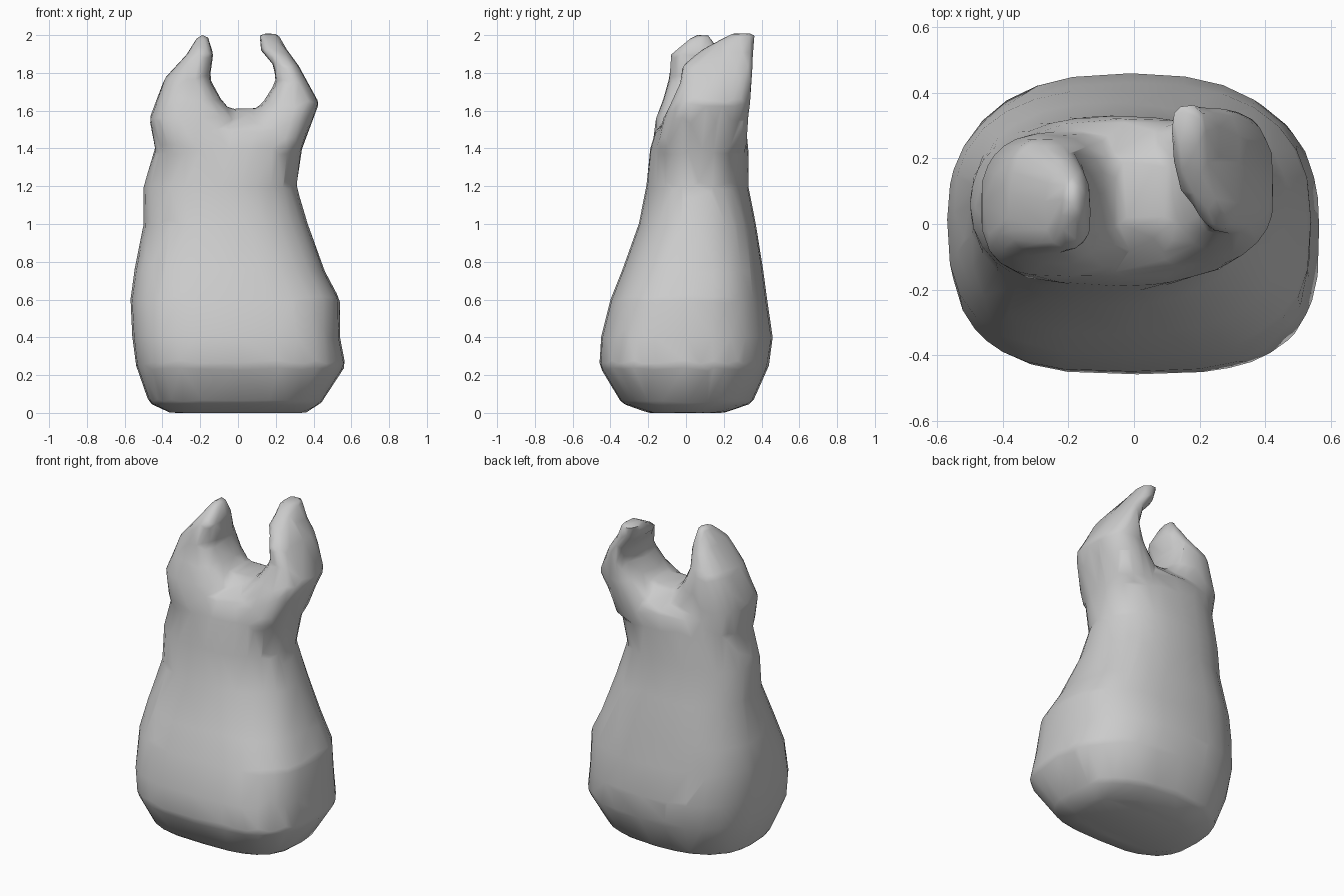
import bpy, bmesh, math

cube = bpy.data.objects.get("Cube")
if cube:
    bpy.data.objects.remove(cube, do_unlink=True)

# Single soft grey
grey = bpy.data.materials.new("bag grey")
grey.use_nodes = True
grey.diffuse_color = (0.6, 0.6, 0.6, 1)
grey_shader = grey.node_tree.nodes["Principled BSDF"]
grey_shader.inputs["Base Color"].default_value = grey.diffuse_color


def power(value, exponent):
    return math.copysign(abs(value) ** exponent, value)


def corner_squareness(z, is_back):
    """Corners are round at the waist, squarer towards the base and the tips."""
    waist_height = 1.1
    square = 2.1 + min(1, 1.6 * abs(z - waist_height))
    return min(square, 2.5) if is_back else square


def section_ring(bm, section, sides=28):
    """Ring of vertices on a rounded box: height, x range, y range."""
    z, left, right, front, back = section
    ring = []
    for i in range(sides):
        angle = math.tau * i / sides
        exponent = 2 / corner_squareness(z, math.sin(angle) > 0)
        across = power(math.cos(angle), exponent)
        along = power(math.sin(angle), exponent)
        x = (left + right + (right - left) * across) / 2
        y = (front + back + (back - front) * along) / 2
        ring.append(bm.verts.new((x, y, z)))
    return ring


def loft(bm, sections):
    """Closed skin through a stack of sections."""
    rings = [section_ring(bm, section) for section in sections]
    for low, high in zip(rings, rings[1:]):
        for i in range(len(low)):
            before = i - 1
            bm.faces.new((low[before], low[i], high[i], high[before]))
    bm.faces.new(reversed(rings[0]))
    bm.faces.new(rings[-1])


# Full body up to the saddle between the handles
body = [
    (0, -0.36, 0.36, -0.2, 0.2),
    (0.05, -0.47, 0.44, -0.34, 0.35),
    (0.25, -0.54, 0.57, -0.46, 0.44),
    (0.4, -0.56, 0.54, -0.45, 0.46),
    (0.6, -0.57, 0.54, -0.4, 0.43),
    (0.75, -0.55, 0.46, -0.34, 0.41),
    (1, -0.5, 0.37, -0.25, 0.37),
    (1.2, -0.5, 0.31, -0.21, 0.33),
    (1.4, -0.44, 0.34, -0.19, 0.33),
    (1.5, -0.42, 0.36, -0.16, 0.32),
    (1.61, -0.26, 0.24, 0, 0.2),
]
# Handle on the -x side
right_handle = [
    (1.4, -0.44, 0, -0.18, 0.28),
    (1.56, -0.47, 0, -0.16, 0.28),
    (1.66, -0.43, -0.09, -0.12, 0.27),
    (1.77, -0.39, -0.15, -0.09, 0.26),
    (1.9, -0.27, -0.13, -0.08, 0.18),
    (2, -0.21, -0.16, 0.04, 0.13),
]
# Handle on the +x side, leaning to the back
left_handle = [
    (1.4, 0, 0.34, -0.16, 0.32),
    (1.56, 0.04, 0.4, -0.12, 0.33),
    (1.64, 0.13, 0.43, -0.08, 0.34),
    (1.75, 0.2, 0.37, -0.03, 0.35),
    (1.84, 0.19, 0.32, -0.02, 0.36),
    (1.92, 0.12, 0.26, 0.08, 0.36),
    (2.01, 0.11, 0.21, 0.24, 0.37),
]

bm = bmesh.new()
for part in (body, right_handle, left_handle):
    loft(bm, part)
mesh = bpy.data.meshes.new("bag")
bm.to_mesh(mesh)
bm.free()
mesh.materials.append(grey)
bag = bpy.data.objects.new("bag", mesh)
bpy.context.collection.objects.link(bag)

# Fuse the parts into one skin, soften it, then thin it to loose facets
remesh = bag.modifiers.new("fuse", "REMESH")
remesh.mode = "VOXEL"
remesh.voxel_size = 0.02
soften = bag.modifiers.new("soften", "SMOOTH")
soften.iterations = 7
thin = bag.modifiers.new("thin", "DECIMATE")
thin.ratio = 0.03

bpy.context.view_layer.objects.active = bag
bag.select_set(True)
for modifier in (remesh, soften, thin):
    bpy.ops.object.modifier_apply(modifier=modifier.name)
bpy.ops.object.shade_smooth_by_angle(angle=math.radians(60))
